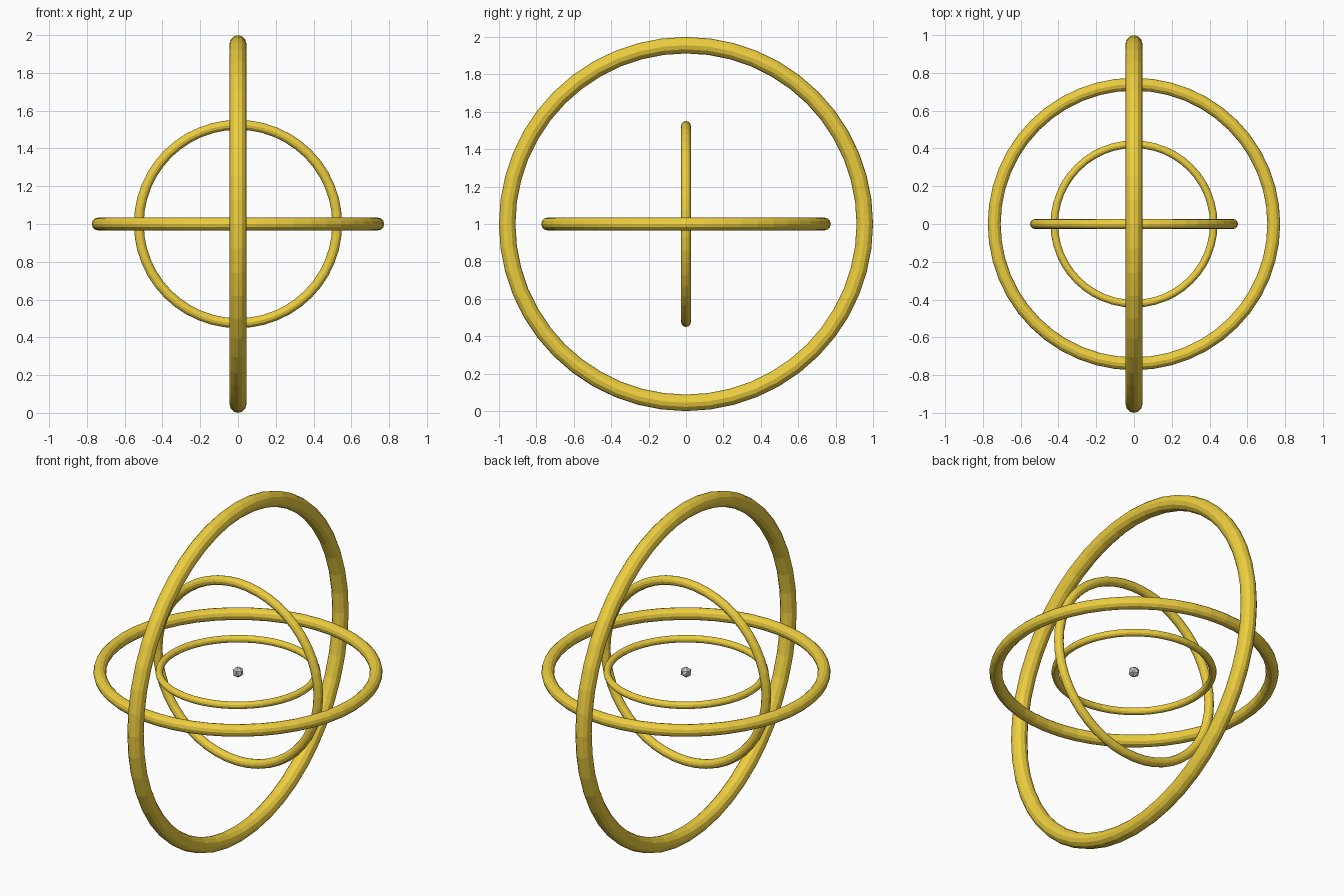
import bpy
from math import pi

if "Cube" in bpy.data.objects:
    bpy.data.objects.remove(bpy.data.objects["Cube"])

CENTRE = (0, 0, 1)


def material(name, colour):
    mat = bpy.data.materials.new(name)
    mat.diffuse_color = colour
    mat.use_nodes = True
    mat.node_tree.nodes["Principled BSDF"].inputs["Base Color"].default_value = mat.diffuse_color
    return mat


gold = material("gold", (0.85, 0.62, 0.05, 1))
white = material("white", (1, 1, 1, 1))


def ring(name, major, minor, rotation):
    bpy.ops.mesh.primitive_torus_add(
        major_radius=major, minor_radius=minor,
        major_segments=48, minor_segments=12,
        location=CENTRE, rotation=rotation)
    obj = bpy.context.object
    obj.name = name
    obj.data.materials.append(gold)
    bpy.ops.object.shade_flat()


# Nested rings, from the outside in
ring("outer_ring", 0.956, 0.044, (0, pi / 2, 0))
ring("middle_ring", 0.74, 0.034, (0, 0, 0))
ring("upright_inner_ring", 0.525, 0.026, (pi / 2, 0, 0))
ring("innermost_ring", 0.422, 0.02, (0, 0, 0))

# Small core bead at the shared centre
bpy.ops.mesh.primitive_ico_sphere_add(subdivisions=1, radius=0.032, location=CENTRE)
core = bpy.context.object
core.name = "core_bead"
core.data.materials.append(white)
